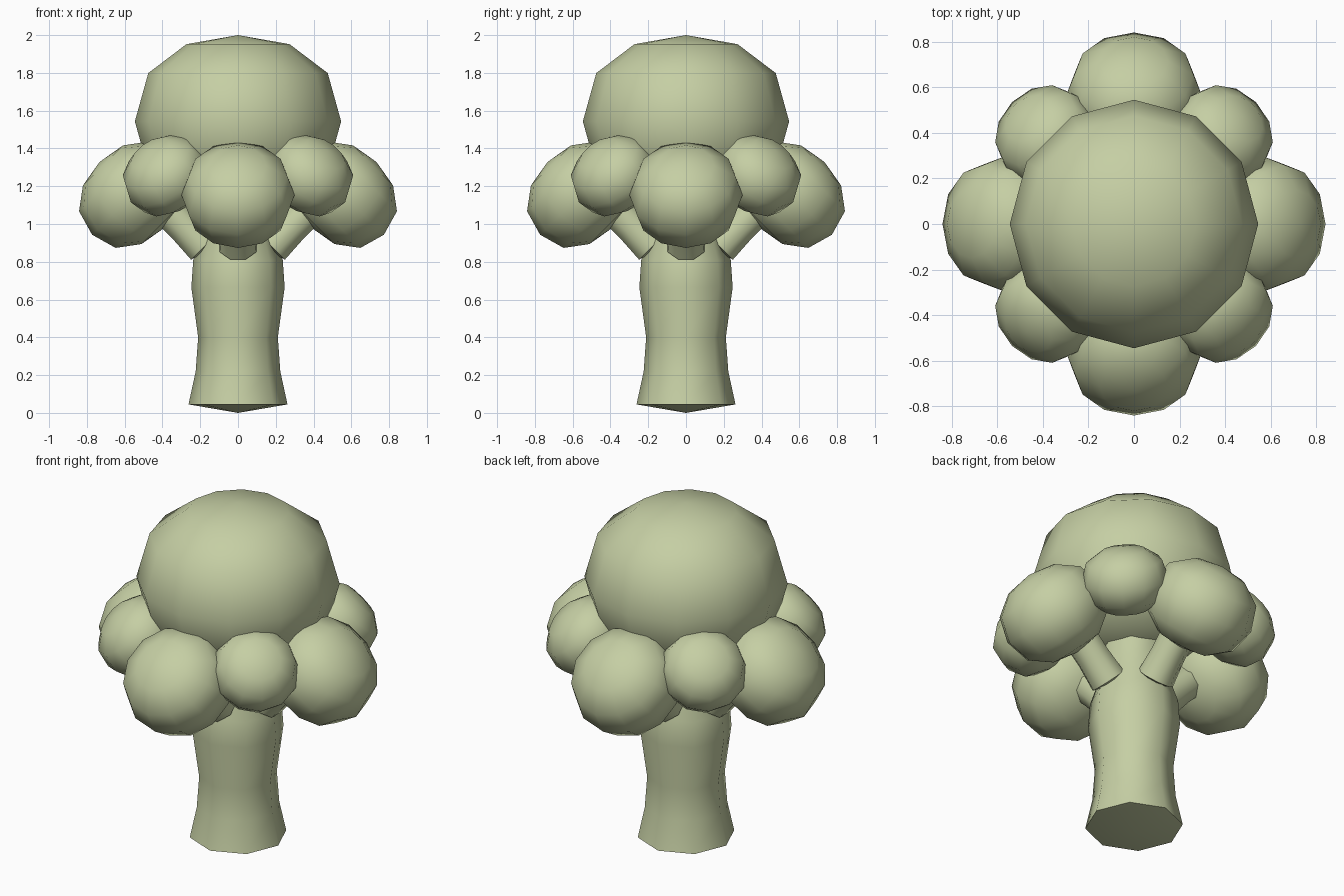
import bpy, bmesh, math
from mathutils import Matrix, Vector

if "Cube" in bpy.data.objects:
    bpy.data.objects.remove(bpy.data.objects["Cube"])

mat = bpy.data.materials.new("pale_green")
mat.diffuse_color = (0.56, 0.62, 0.37, 1)
mat.use_nodes = True
mat.node_tree.nodes["Principled BSDF"].inputs["Base Color"].default_value = mat.diffuse_color


def lathe(name, profile, sides, matrix=Matrix(), phase=0.0, angle=50):
    """Spin (radius, height) points about z; radius 0 makes a pole."""
    bm = bmesh.new()
    rings = []
    for r, z in profile:
        if r == 0:
            rings.append([bm.verts.new((0, 0, z))])
        else:
            rings.append([bm.verts.new((r * math.cos(phase + math.tau * i / sides),
                                        r * math.sin(phase + math.tau * i / sides), z))
                          for i in range(sides)])
    for a, b in zip(rings, rings[1:]):
        for i in range(sides):
            j = (i + 1) % sides
            if len(a) == 1:
                bm.faces.new((a[0], b[j], b[i]))
            elif len(b) == 1:
                bm.faces.new((a[i], a[j], b[0]))
            else:
                bm.faces.new((a[i], a[j], b[j], b[i]))
    bmesh.ops.recalc_face_normals(bm, faces=bm.faces)
    bm.transform(matrix)
    me = bpy.data.meshes.new(name)
    bm.to_mesh(me)
    bm.free()
    me.materials.append(mat)
    ob = bpy.data.objects.new(name, me)
    bpy.context.collection.objects.link(ob)
    bpy.ops.object.select_all(action='DESELECT')
    ob.select_set(True)
    bpy.context.view_layer.objects.active = ob
    bpy.ops.object.shade_smooth_by_angle(angle=math.radians(angle))
    return ob


def outward(turn, dist, z, tilt):
    """Frame placed at a compass angle, its z axis tilted outward."""
    return (Matrix.Rotation(turn, 4, 'Z') @ Matrix.Translation((dist, 0, z))
            @ Matrix.Rotation(math.radians(tilt), 4, 'Y'))


# Rounded floret outline, shared by crown and florets
BLOB = [(0, -1), (0.5, -0.895), (0.87, -0.56), (1, 0), (0.87, 0.56), (0.5, 0.895), (0, 1)]


def floret(name, radius, half_height, matrix):
    lathe(name, [(r * radius, z * half_height) for r, z in BLOB], 12, matrix, angle=80)


# Trunk
lathe("trunk", [(0, 0), (0.262, 0.045), (0.224, 0.22), (0.211, 0.40), (0.247, 0.665),
                (0.237, 0.81), (0.20, 0.92), (0.18, 1.15), (0, 1.2)], 8)

# Crown
floret("crown", 0.546, 0.457, Matrix.Translation((0, 0, 1.543)))

for k in range(4):
    turn = k * math.pi / 2
    # Branches
    lathe("branch_%d" % (k + 1), [(0, -0.03), (0.105, 0), (0.095, 0.15), (0.1, 0.40), (0, 0.42)],
          8, outward(turn, 0.18, 0.88, 45), math.pi / 8)
    # Large and small florets
    floret("large_floret_%d" % (k + 1), 0.30, 0.245, outward(turn, 0.56, 1.155, 45))
    floret("small_floret_%d" % (k + 1), 0.235, 0.185,
           outward(turn + math.pi / 4, 0.54, 1.258, 45))
